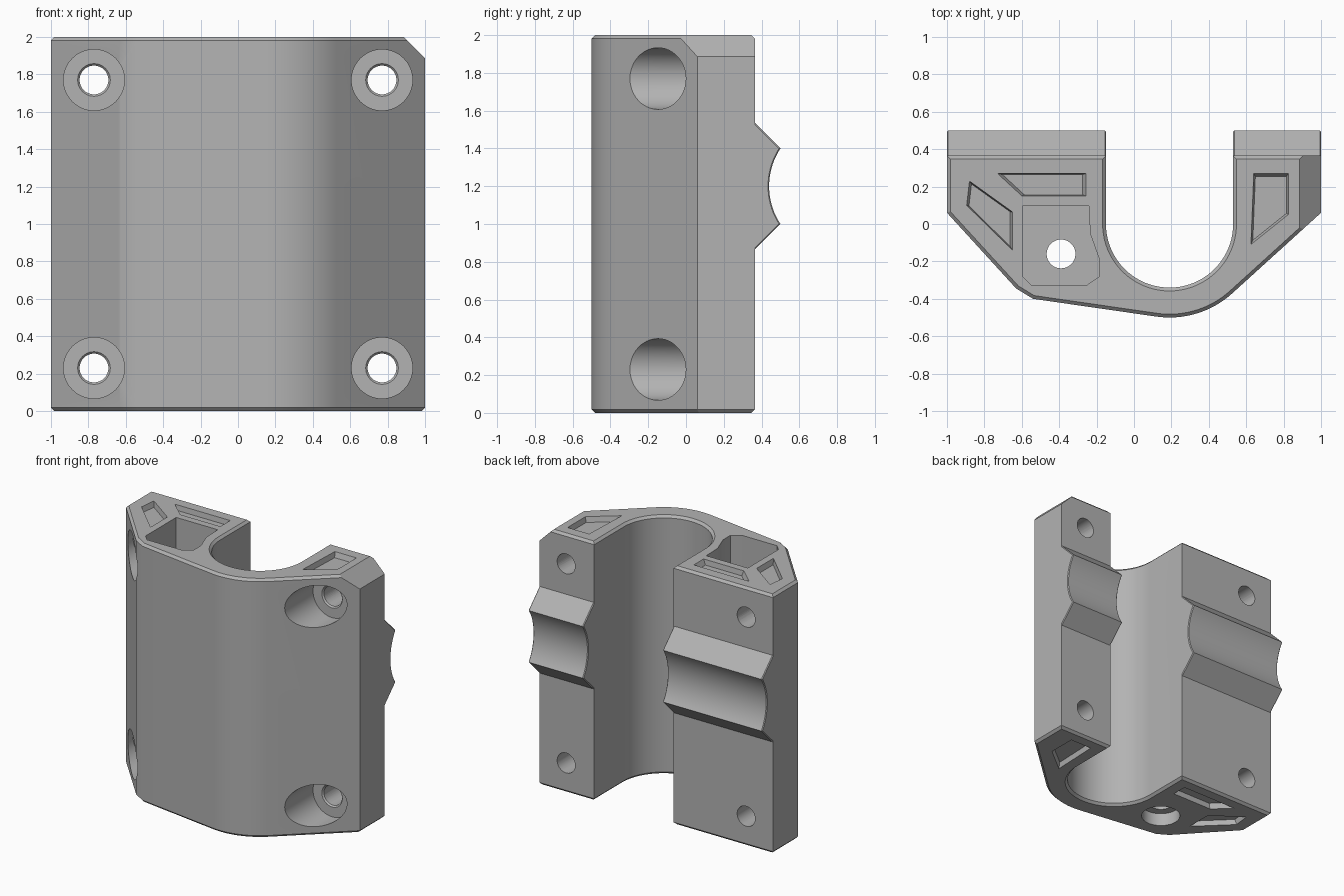
import bpy, bmesh, math
from mathutils import Matrix, Vector

if "Cube" in bpy.data.objects:
    bpy.data.objects.remove(bpy.data.objects["Cube"], do_unlink=True)

grey = bpy.data.materials.new("matte grey")
grey.use_nodes = True
colour = (0.45, 0.45, 0.45, 1)
grey.diffuse_color = colour
grey.node_tree.nodes["Principled BSDF"].inputs["Base Color"].default_value = colour


def arc(cx, cy, r, start, end, steps):
    angles = [math.radians(start + (end - start) * i / steps) for i in range(steps + 1)]
    return [(cx + r * math.cos(a), cy + r * math.sin(a)) for a in angles]


def finish(name, bm):
    bmesh.ops.recalc_face_normals(bm, faces=bm.faces)
    mesh = bpy.data.meshes.new(name)
    bm.to_mesh(mesh)
    bm.free()
    mesh.materials.append(grey)
    obj = bpy.data.objects.new(name, mesh)
    bpy.context.collection.objects.link(obj)
    return obj


def prism(name, outline, low, high, axis="Z", chamfer=0, low_scale=1, high_scale=1):
    """Extrude an outline; on axis X the outline is (y, z)."""
    place = (lambda a, b, h: (a, b, h)) if axis == "Z" else (lambda a, b, h: (h, a, b))
    n = len(outline)
    mid = [sum(p[k] for p in outline) / n for k in (0, 1)]
    bm = bmesh.new()
    rings = []
    for h, s in ((low, low_scale), (high, high_scale)):
        rings.append([bm.verts.new(place(mid[0] + (a - mid[0]) * s,
                                         mid[1] + (b - mid[1]) * s, h)) for a, b in outline])
    caps = [bm.faces.new(ring) for ring in rings]
    for i in range(n):
        j = (i + 1) % n
        bm.faces.new((rings[0][i], rings[0][j], rings[1][j], rings[1][i]))
    bmesh.ops.recalc_face_normals(bm, faces=bm.faces)
    if chamfer:
        rim = {e for f in caps for e in f.edges}
        bmesh.ops.bevel(bm, geom=list(rim), offset=chamfer, segments=1, affect="EDGES")
    return finish(name, bm)


def rod(name, start, end, r1, r2=None):
    """Round cutter between two points."""
    start, end = Vector(start), Vector(end)
    d = end - start
    turn = d.to_track_quat("Z", "Y").to_matrix().to_4x4()
    bm = bmesh.new()
    bmesh.ops.create_cone(bm, cap_ends=True, segments=48, radius1=r1,
                          radius2=r1 if r2 is None else r2, depth=d.length,
                          matrix=Matrix.Translation((start + end) / 2) @ turn)
    return finish(name, bm)


def combine(target, tool, operation="DIFFERENCE"):
    mod = target.modifiers.new(tool.name, "BOOLEAN")
    mod.operation, mod.solver, mod.object = operation, "EXACT", tool
    bpy.context.view_layer.objects.active = target
    bpy.ops.object.modifier_apply(modifier=mod.name)
    bpy.data.objects.remove(tool, do_unlink=True)


# Clamp body: angled front shell around a U-shaped channel
back = 0.365
channel_x = 0.19
outline = [(-1, back), (-1, 0.06), (-0.63, -0.345), (-0.54, -0.4)]
outline += arc(channel_x, 0, 0.5, -98, -47.5, 16)
outline += [(1, 0.06), (1, back), (0.53, back)]
outline += arc(channel_x, 0, 0.34, 0, -180, 40)
outline += [(-0.15, back)]
body = prism("clamp_body", outline, 0, 2, chamfer=0.018)

# Grooved ridges across the back of both arms
ridge = [(0.3, 0.8), (0.5, 1.0)] + arc(0.803, 1.2, 0.363, 213.4, 146.6, 18)[1:-1]
ridge += [(0.5, 1.4), (0.3, 1.6)]
for x0, x1 in ((-1, -0.15), (0.53, 1)):
    combine(body, prism("ridge", ridge, x0, x1, axis="X", chamfer=0.006), "UNION")

# Chamfered top corner
corner = prism("corner_cutter", [(-0.7, -0.7), (0.7, -0.7), (0.7, 0.7), (-0.7, 0.7)], 0, 0.5)
corner.matrix_world = (Matrix.Translation((0.943, 0, 1.943))
                       @ Matrix.Rotation(math.radians(45), 4, "Y"))
bpy.context.view_layer.update()
combine(body, corner)

# Four counterbored screw holes from front to back
for x in (-0.77, 0.77):
    for z in (0.23, 1.77):
        combine(body, rod("counterbore", (x, -0.7, z), (x, 0.05, z), 0.163))
        combine(body, rod("lead_in", (x, 0.045, z), (x, 0.062, z), 0.092, 0.076))
        combine(body, rod("screw_hole", (x, 0, z), (x, 0.6, z), 0.077))

# Deep pocket with a vertical hole below it
pocket = [(-0.595, 0.095), (-0.24, 0.095), (-0.235, -0.05), (-0.185, -0.19),
          (-0.185, -0.28), (-0.25, -0.325), (-0.55, -0.325), (-0.595, -0.28)]
combine(body, prism("pocket", pocket, 0.35, 2.1))
combine(body, rod("pocket_hole", (-0.39, -0.16, -0.1), (-0.39, -0.16, 0.5), 0.077))
combine(body, rod("bottom_counterbore", (-0.39, -0.16, -0.1), (-0.39, -0.16, 0.1), 0.14))

# Shallow tapered panels in both ends
panels = [
    [(-0.73, 0.27), (-0.255, 0.27), (-0.255, 0.15), (-0.6, 0.15)],
    [(-0.88, 0.23), (-0.895, 0.1), (-0.65, -0.14), (-0.65, 0.065)],
    [(0.64, 0.27), (0.825, 0.27), (0.825, 0.05), (0.625, -0.11)],
]
for panel in panels:
    combine(body, prism("top_panel", panel, 1.96, 2.001, low_scale=0.9))
    combine(body, prism("bottom_panel", panel, -0.001, 0.04, high_scale=0.9))

bpy.ops.object.select_all(action="DESELECT")
body.select_set(True)
bpy.context.view_layer.objects.active = body
bpy.ops.object.shade_smooth_by_angle(angle=math.radians(25))
